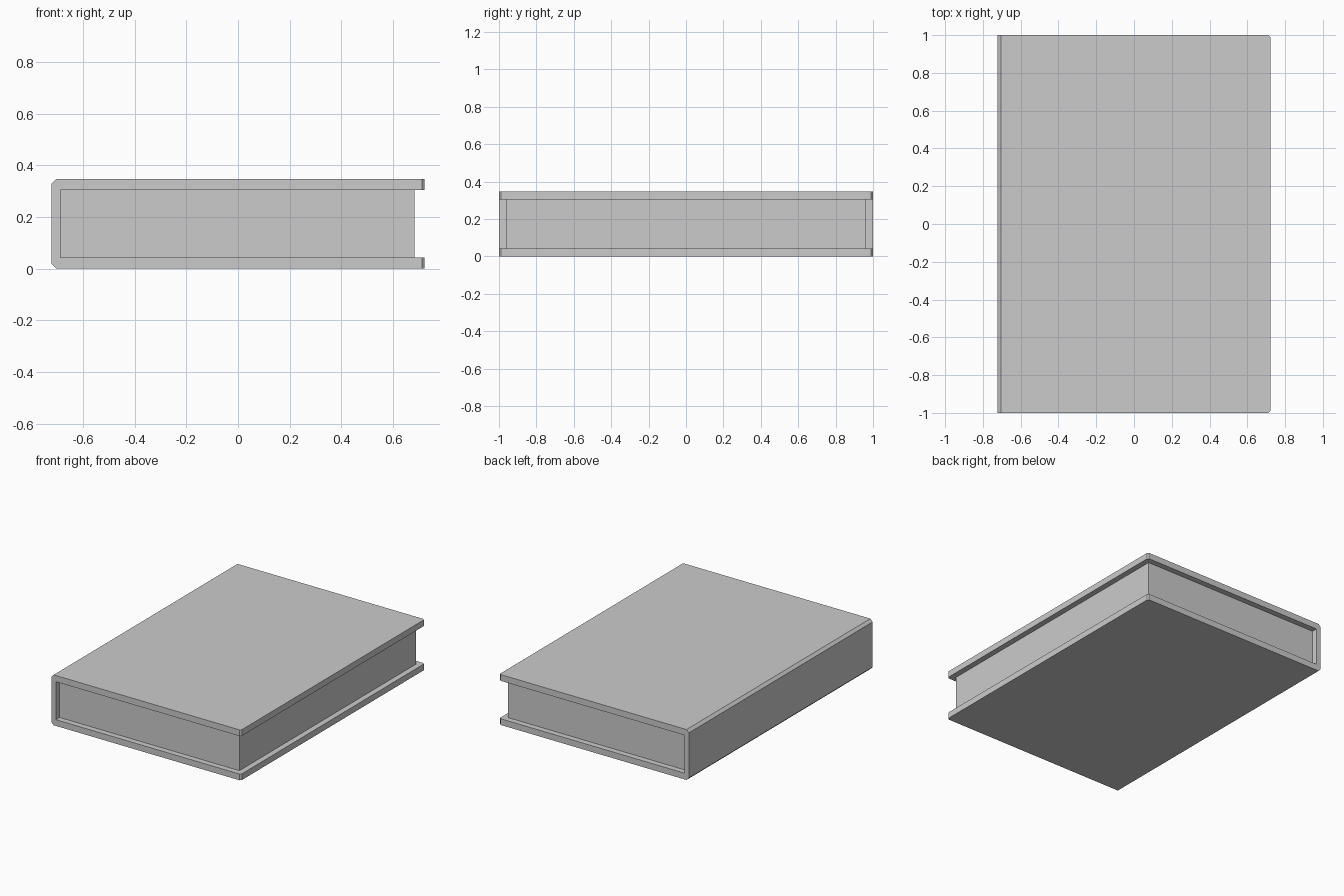
import bpy, bmesh

if "Cube" in bpy.data.objects:
    bpy.data.objects.remove(bpy.data.objects["Cube"])

W, D, H = 0.722, 1.0, 0.347     # half width, half depth, height
T, SPINE, C = 0.043, 0.035, 0.018  # board thickness, spine thickness, spine chamfer


def finish(name, bm):
    bmesh.ops.recalc_face_normals(bm, faces=bm.faces)
    mesh = bpy.data.meshes.new(name)
    bm.to_mesh(mesh)
    bm.free()
    obj = bpy.data.objects.new(name, mesh)
    bpy.context.collection.objects.link(obj)
    return obj


# Cover: C-shaped profile extruded along the spine
half = [(W, H - T), (W, H), (-W + C, H), (-W, H - C)]
inner = -W + SPINE
profile = [(inner, H - T)] + half + [(x, H - z) for x, z in reversed(half)] + [(inner, T)]
bm = bmesh.new()
face = bm.faces.new([bm.verts.new((x, -D, z)) for x, z in profile])
ext = bmesh.ops.extrude_face_region(bm, geom=[face])
bmesh.ops.translate(bm, vec=(0, 2 * D, 0),
                    verts=[v for v in ext["geom"] if isinstance(v, bmesh.types.BMVert)])

# Clipped outer corners of the boards
corners = [e for e in bm.edges
           if all(abs(v.co.x - W) < 1e-5 for v in e.verts)
           and abs(e.verts[0].co.y - e.verts[1].co.y) < 1e-5]
bmesh.ops.bevel(bm, geom=corners, offset=0.01, segments=1, affect='EDGES')
finish("cover", bm)

# Page block, set in from the board edges
x0, x1, y = inner, 0.683, 0.96
bm = bmesh.new()
bmesh.ops.create_cube(bm, size=1)
for v in bm.verts:
    v.co = (x1 if v.co.x > 0 else x0, y if v.co.y > 0 else -y, H - T if v.co.z > 0 else T)
finish("pages", bm)
